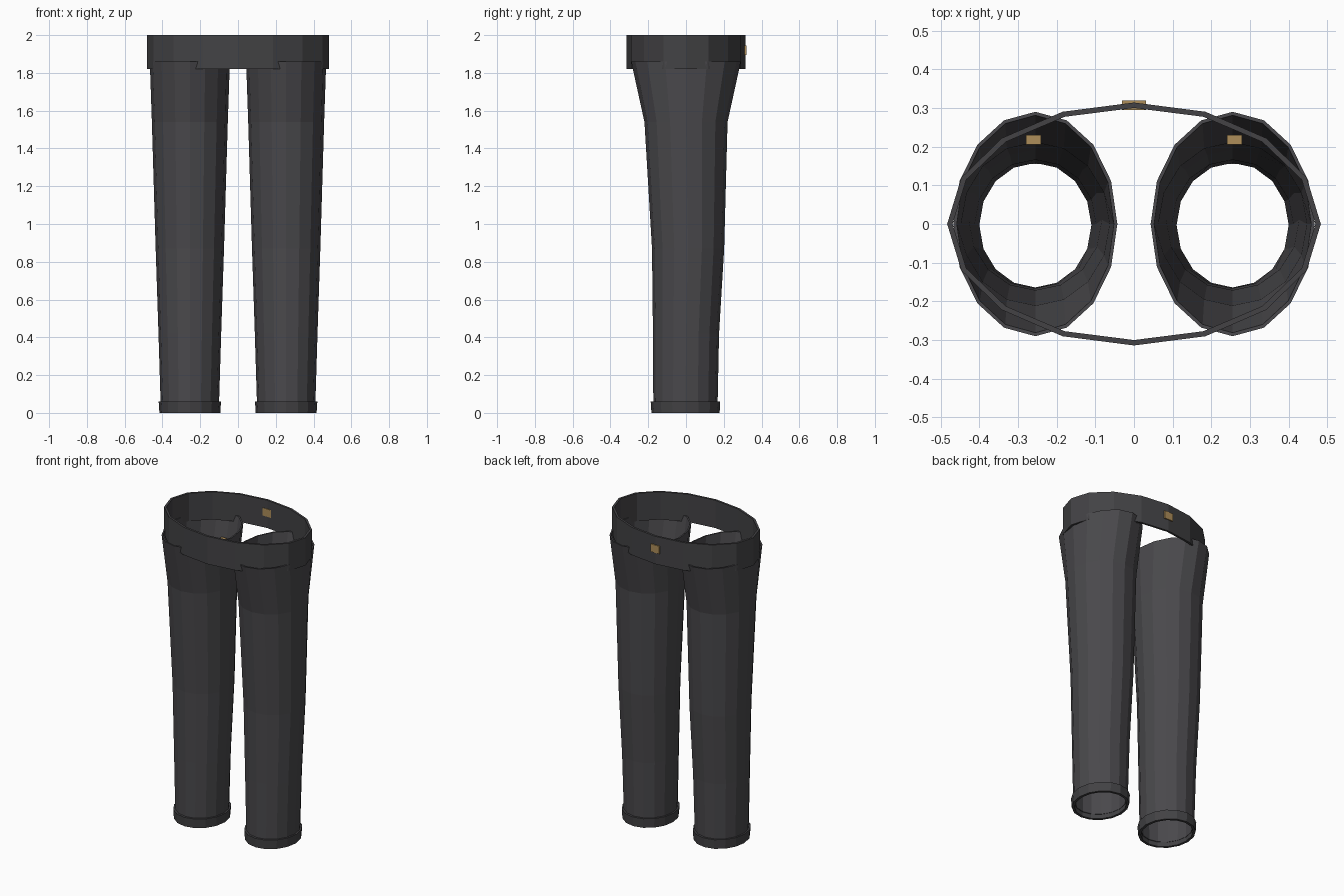
import bpy, bmesh, math

if "Cube" in bpy.data.objects:
    bpy.data.objects.remove(bpy.data.objects["Cube"])

SIDES = 16
LEG_X = 0.255


def material(name, rgb):
    m = bpy.data.materials.new(name)
    m.diffuse_color = (*rgb, 1)
    m.use_nodes = True
    m.node_tree.nodes["Principled BSDF"].inputs["Base Color"].default_value = m.diffuse_color
    return m


CLOTH = material("charcoal cloth", (0.068, 0.066, 0.072))
TRIM = material("dark trim", (0.056, 0.055, 0.059))
GOLD = material("brass label", (0.42, 0.27, 0.10))


def finish(bm, name, mat):
    bmesh.ops.recalc_face_normals(bm, faces=bm.faces)
    mesh = bpy.data.meshes.new(name)
    bm.to_mesh(mesh)
    bm.free()
    mesh.materials.append(mat)
    ob = bpy.data.objects.new(name, mesh)
    bpy.context.collection.objects.link(ob)
    return ob


def tube(name, mat, cx, rings, wall):
    """Open walled tube; each ring is (z, x radius, front y, back y)."""
    bm = bmesh.new()
    inner = [(z, rx - wall, f + wall, b - wall) for z, rx, f, b in reversed(rings)]
    loops = []
    for z, rx, front, back in list(rings) + inner:
        cy, ry = (front + back) / 2, (back - front) / 2
        angles = [2 * math.pi * i / SIDES for i in range(SIDES)]
        loops.append([bm.verts.new((cx + rx * math.cos(a), cy + ry * math.sin(a), z))
                      for a in angles])
    for k, lo in enumerate(loops):
        hi = loops[(k + 1) % len(loops)]
        for i in range(SIDES):
            j = (i + 1) % SIDES
            bm.faces.new((lo[i], lo[j], hi[j], hi[i]))
    return finish(bm, name, mat)


def box(name, mat, centre, size):
    bm = bmesh.new()
    bmesh.ops.create_cube(bm, size=1)
    bmesh.ops.scale(bm, vec=size, verts=bm.verts)
    bmesh.ops.translate(bm, vec=centre, verts=bm.verts)
    return finish(bm, name, mat)


# Waistband and its label at the back
tube("waistband", TRIM, 0, [(1.82, 0.483, -0.314, 0.314), (2.0, 0.483, -0.314, 0.314)], 0.014)
box("waist_label", GOLD, (0, 0.307, 1.92), (0.062, 0.024, 0.05))

# Legs, hem cuffs and inside tabs
LEG = [(0.03, 0.154, -0.173, 0.167), (0.42, 0.166, -0.175, 0.175),
       (0.87, 0.181, -0.180, 0.202), (1.54, 0.201, -0.220, 0.220),
       (1.86, 0.212, -0.290, 0.290)]
CUFF = [(0, 0.161, -0.183, 0.178), (0.06, 0.165, -0.187, 0.181)]
for side, sx in (("left", -1), ("right", 1)):
    x = sx * LEG_X
    tube(side + "_leg", CLOTH, x, LEG, 0.009)
    tube(side + "_cuff", TRIM, x, CUFF, 0.016)
    box(side + "_inner_label", GOLD, (x - sx * -0.005, 0.218, 1.70), (0.038, 0.025, 0.03))
    box(side + "_hem_tab", TRIM, (x, 0.159, 0.03), (0.05, 0.008, 0.035))
